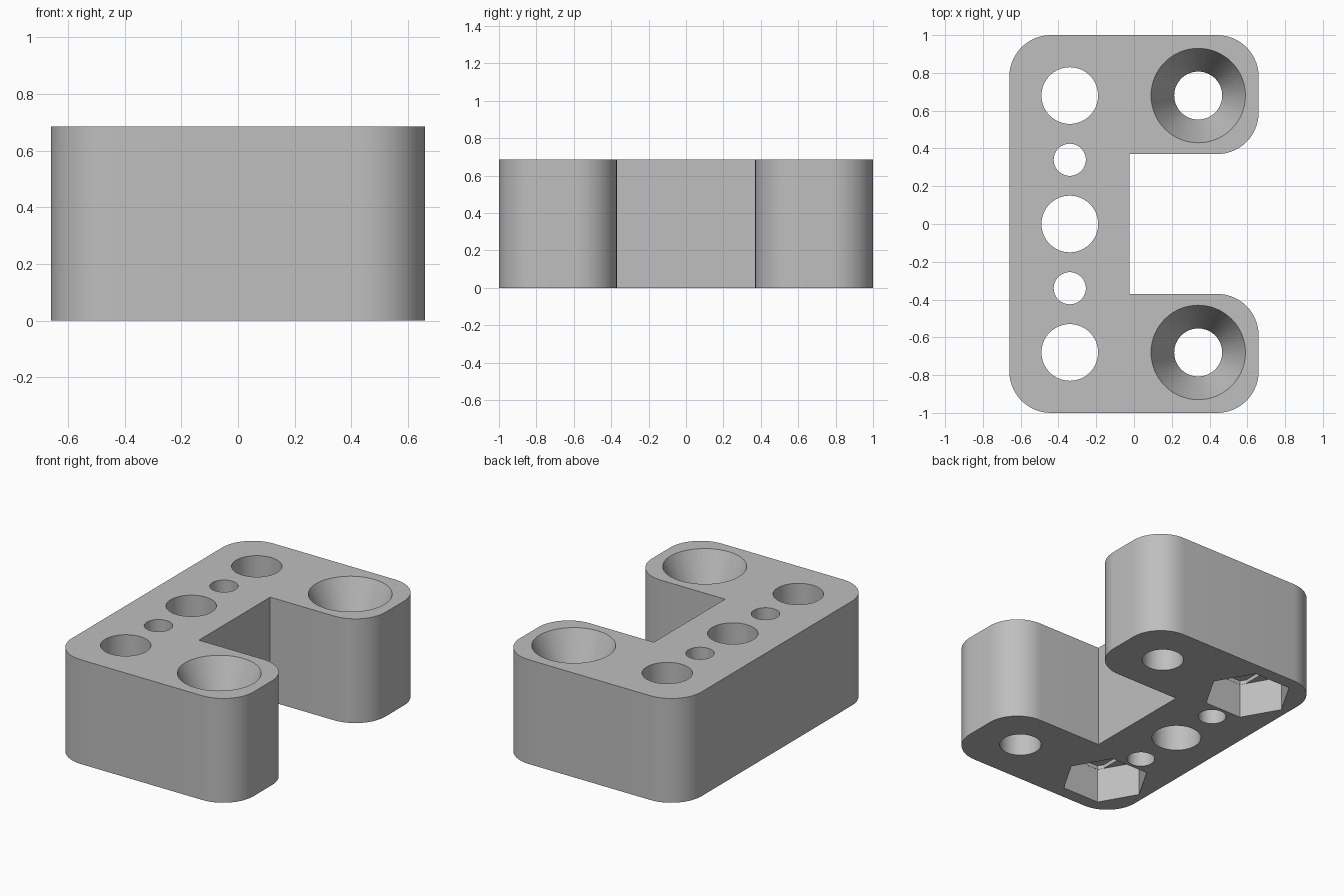
import bpy, bmesh, math
from mathutils import Matrix, Vector

cube = bpy.data.objects.get("Cube")
if cube:
    bpy.data.objects.remove(cube, do_unlink=True)

HEIGHT = 0.685
HOLE_X, HOLE_Y = 0.34, 0.68
SEGMENTS = 64

grey = bpy.data.materials.new("plain grey")
grey.use_nodes = True
colour = (0.52, 0.52, 0.52, 1)
grey.diffuse_color = colour
grey.node_tree.nodes["Principled BSDF"].inputs["Base Color"].default_value = colour


def make_object(name, bm):
    bmesh.ops.recalc_face_normals(bm, faces=bm.faces)
    mesh = bpy.data.meshes.new(name)
    bm.to_mesh(mesh)
    bm.free()
    mesh.materials.append(grey)
    obj = bpy.data.objects.new(name, mesh)
    bpy.context.collection.objects.link(obj)
    return obj


def prism(name, points, z0, z1):
    bm = bmesh.new()
    face = bm.faces.new([bm.verts.new((x, y, z0)) for x, y in points])
    top = bmesh.ops.extrude_face_region(bm, geom=[face])["geom"]
    verts = [v for v in top if isinstance(v, bmesh.types.BMVert)]
    bmesh.ops.translate(bm, verts=verts, vec=(0, 0, z1 - z0))
    return make_object(name, bm)


def cone(name, x, y, z0, z1, r0, r1):
    bm = bmesh.new()
    bmesh.ops.create_cone(bm, cap_ends=True, segments=SEGMENTS, radius1=r0, radius2=r1,
                          depth=z1 - z0, matrix=Matrix.Translation((x, y, (z0 + z1) / 2)))
    return make_object(name, bm)


def arc(cx, cy, radius, start, steps=14):
    angles = [math.radians(start + 90 * i / steps) for i in range(steps + 1)]
    return [(cx + radius * math.cos(a), cy + radius * math.sin(a)) for a in angles]


def cut(target, cutter):
    cutter.hide_render = True
    mod = target.modifiers.new("cut", 'BOOLEAN')
    mod.operation = 'DIFFERENCE'
    mod.solver = 'EXACT'
    mod.object = cutter
    bpy.context.view_layer.objects.active = target
    bpy.ops.object.modifier_apply(modifier=mod.name)
    bpy.data.objects.remove(cutter, do_unlink=True)


# C-shaped block with rounded outer corners and a square notch
R, W, ARM, NOTCH_X = 0.22, 0.66, 0.37, -0.025
outline = (arc(-W + R, -1 + R, R, 180) + arc(W - R, -1 + R, R, 270)
           + arc(W - R, -ARM - R, R, 0)
           + [(NOTCH_X, -ARM), (NOTCH_X, ARM)]
           + arc(W - R, ARM + R, R, 270) + arc(W - R, 1 - R, R, 0)
           + arc(-W + R, 1 - R, R, 90))
block = prism("bracket_block", outline, 0, HEIGHT)

# Row of through holes along the spine
for i in range(-2, 3):
    radius = 0.085 if i % 2 else 0.15
    cut(block, cone("spine_hole", -HOLE_X, i * HOLE_Y / 2, -0.1, HEIGHT + 0.1, radius, radius))

# Hexagonal nut pockets below, each with a shallow bridging step in its ceiling
HEX, STEP = 0.27, 0.155
hexagon = [(HEX * math.cos(k * math.pi / 3), HEX * math.sin(k * math.pi / 3)) for k in range(6)]
step_y = (HEX - STEP) * math.sqrt(3)
step = [(STEP, -step_y), (STEP, step_y), hexagon[1], hexagon[2],
        (-STEP, step_y), (-STEP, -step_y), hexagon[4], hexagon[5]]
for side in (-1, 1):
    for points, scale, z0, z1 in ((hexagon, 1, -0.1, 0.23), (step, 0.995, 0.1, 0.255)):
        placed = [(x * scale - HOLE_X, y * scale + side * HOLE_Y) for x, y in points]
        cut(block, prism("nut_pocket", placed, z0, z1))

# Countersunk screw holes in the arms
SCREW, HEAD, DEPTH = 0.127, 0.25, 0.28
slope = (HEAD - SCREW) / DEPTH
for side in (-1, 1):
    y = side * HOLE_Y
    cut(block, cone("screw_hole", HOLE_X, y, -0.1, HEIGHT + 0.1, SCREW, SCREW))
    cut(block, cone("countersink", HOLE_X, y, HEIGHT - DEPTH - 0.05, HEIGHT + 0.05,
                    SCREW - 0.05 * slope, HEAD + 0.05 * slope))

bpy.ops.object.select_all(action='DESELECT')
block.select_set(True)
bpy.context.view_layer.objects.active = block
bpy.ops.object.shade_smooth_by_angle(angle=math.radians(20))
